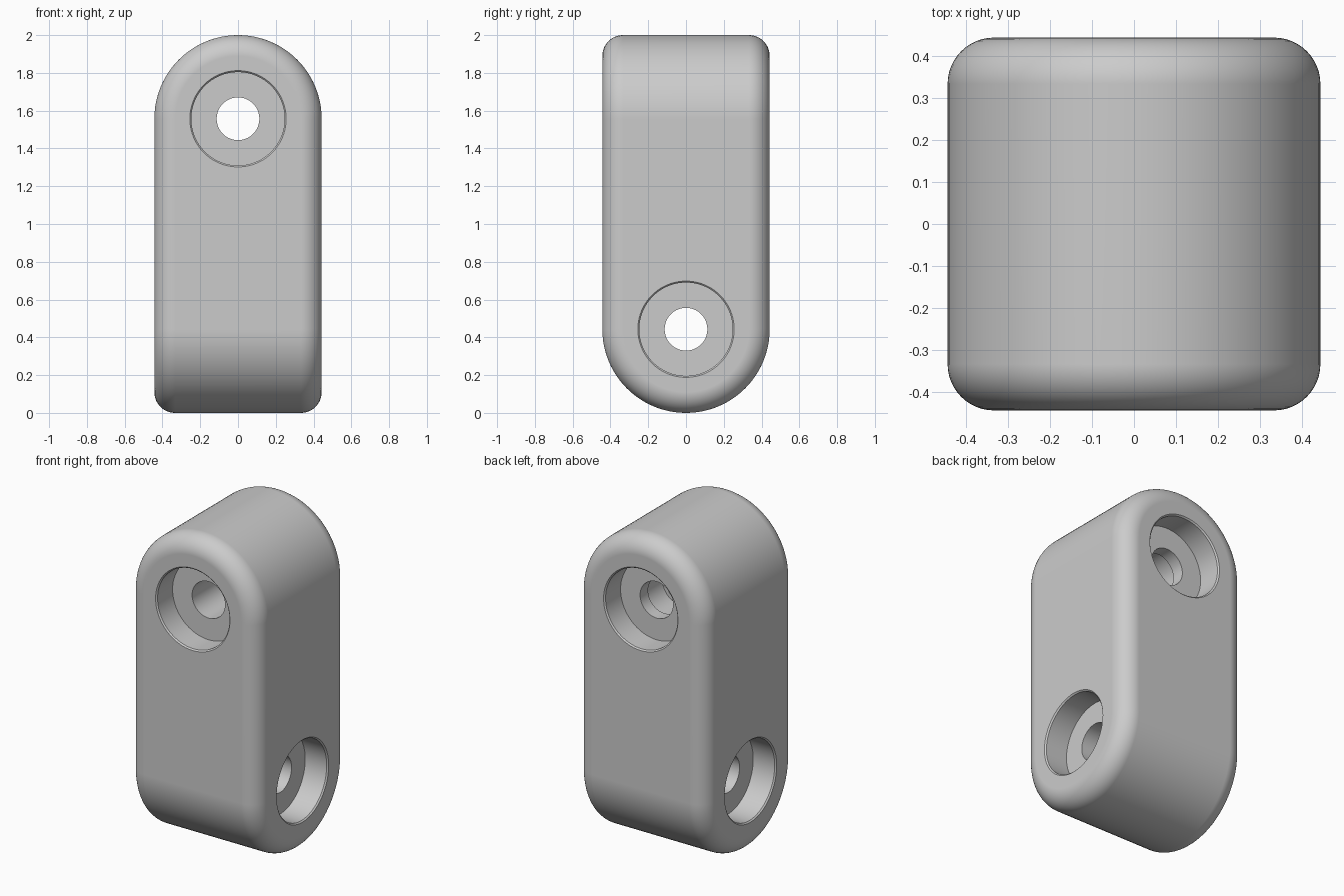
import bpy, bmesh
from math import sin, cos, pi
from mathutils import Matrix

cube = bpy.data.objects.get("Cube")
if cube:
    bpy.data.objects.remove(cube)

H, A = 2.0, 0.443        # height, half width (also the end radius)
FILLET = 0.11
LOW, HIGH = A, H - A     # hole centres

grey = bpy.data.materials.new("plain grey")
grey.use_nodes = True
grey.diffuse_color = (0.6, 0.6, 0.6, 1)
bsdf = next(n for n in grey.node_tree.nodes if n.type == 'BSDF_PRINCIPLED')
bsdf.inputs["Base Color"].default_value = (0.6, 0.6, 0.6, 1)


def add_object(name, bm):
    bmesh.ops.recalc_face_normals(bm, faces=bm.faces)
    mesh = bpy.data.meshes.new(name)
    bm.to_mesh(mesh)
    bm.free()
    mesh.materials.append(grey)
    ob = bpy.data.objects.new(name, mesh)
    bpy.context.collection.objects.link(ob)
    return ob


def link_block(steps=48):
    """Square bar whose two ends are half cylinders turned 90 degrees apart."""
    bm = bmesh.new()
    angles = [pi * i / steps for i in range(steps + 1)]
    top = [[bm.verts.new((A * cos(t), y, HIGH + A * sin(t))) for t in angles] for y in (-A, A)]
    low = [[bm.verts.new((x, A * cos(t), LOW - A * sin(t))) for t in angles] for x in (-A, A)]
    for a, b in (top, low):
        for i in range(steps):
            bm.faces.new((a[i], a[i + 1], b[i + 1], b[i]))
    # Front and back carry the upper arch, the sides carry the lower one
    for arch, end in zip(top, (-1, 0)):
        bm.faces.new(arch + [low[0][end], low[1][end]])
    for arch, end in zip(low, (-1, 0)):
        bm.faces.new(arch + [top[0][end], top[1][end]])
    return add_object("link_block", bm)


def lathe_cutter(name, profile, z, turn, sides=96):
    """Solid of revolution along y, from (radius, y) pairs."""
    bm = bmesh.new()
    rings = [[bm.verts.new((r * cos(2 * pi * i / sides), y, r * sin(2 * pi * i / sides)))
              for i in range(sides)] for r, y in profile]
    for a, b in zip(rings, rings[1:]):
        for i in range(sides):
            j = (i + 1) % sides
            bm.faces.new((a[i], a[j], b[j], b[i]))
    bm.faces.new(rings[0])
    bm.faces.new(rings[-1])
    bm.transform(Matrix.Translation((0, 0, z)) @ Matrix.Rotation(turn, 4, 'Z'))
    ob = add_object(name, bm)
    ob.hide_render = True
    return ob


block = link_block()
bpy.ops.object.select_all(action='DESELECT')
bpy.context.view_layer.objects.active = block
block.select_set(True)

# Rounded edges
bevel = block.modifiers.new("rounding", 'BEVEL')
bevel.width = FILLET
bevel.segments = 12
bevel.limit_method = 'ANGLE'
bevel.use_clamp_overlap = False
bpy.ops.object.modifier_apply(modifier=bevel.name)

# Through holes with a chamfered counterbore at each end
BORE, POCKET, RIM = 0.113, 0.247, 0.255
floor = A - 0.155
edge = [(RIM, A + 0.1), (RIM, A), (POCKET, A - 0.008), (POCKET, floor), (BORE, floor)]
near = [(r, -y) for r, y in edge]
# The upper hole widens behind a short lip at the back
relief = [(BORE, 0.04), (0.135, 0.04), (0.135, 0.21), (BORE, 0.21)]
cutters = [lathe_cutter("upper_hole_cutter", near + relief + edge[::-1], HIGH, 0),
           lathe_cutter("lower_hole_cutter", near + edge[::-1], LOW, pi / 2)]
for cutter in cutters:
    cut = block.modifiers.new("hole", 'BOOLEAN')
    cut.operation = 'DIFFERENCE'
    cut.solver = 'EXACT'
    cut.object = cutter
    bpy.ops.object.modifier_apply(modifier=cut.name)
    bpy.data.objects.remove(cutter)

bpy.ops.object.shade_smooth_by_angle(angle=pi / 6)
weighted = block.modifiers.new("even_shading", 'WEIGHTED_NORMAL')
weighted.keep_sharp = True
